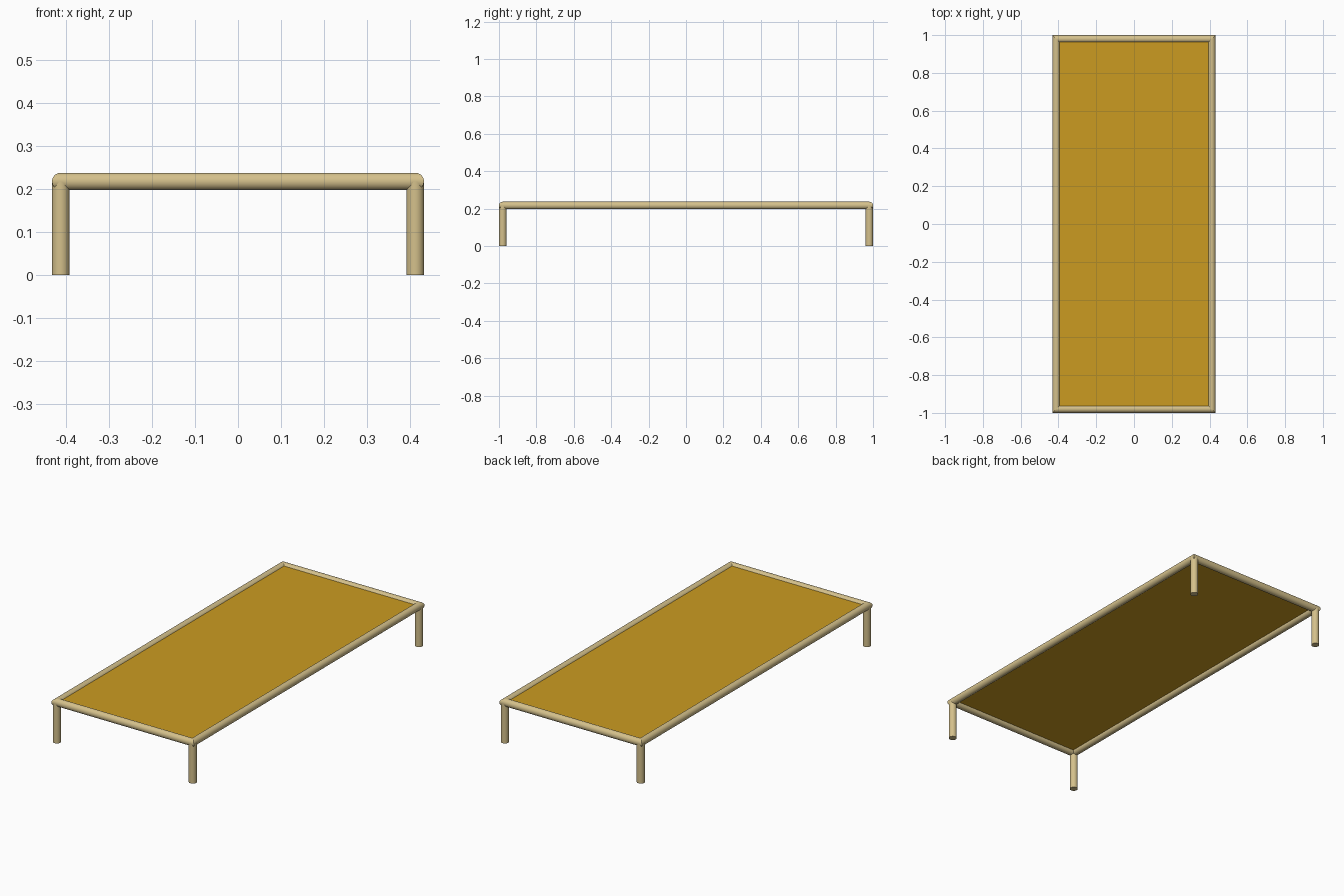
import bpy, bmesh, math
from mathutils import Matrix

if "Cube" in bpy.data.objects:
    bpy.data.objects.remove(bpy.data.objects["Cube"])

X, Y, Z, R = 0.412, 0.98, 0.217, 0.02   # tube centre lines, rail height, tube radius
SEG = 32


def material(name, rgb):
    m = bpy.data.materials.new(name)
    m.diffuse_color = (*rgb, 1)
    m.use_nodes = True
    m.node_tree.nodes["Principled BSDF"].inputs["Base Color"].default_value = m.diffuse_color
    return m


wood = material("pale wood", (0.66, 0.53, 0.26))
cloth = material("mustard cloth", (0.60, 0.33, 0.015))


def make(name, bm, mat):
    bmesh.ops.recalc_face_normals(bm, faces=bm.faces)
    me = bpy.data.meshes.new(name)
    bm.to_mesh(me)
    bm.free()
    me.materials.append(mat)
    ob = bpy.data.objects.new(name, me)
    bpy.context.collection.objects.link(ob)
    return ob


# Mitred frame: a round section swept around the rectangle
bm = bmesh.new()
rings = []
for sx, sy in ((-1, -1), (1, -1), (1, 1), (-1, 1)):
    ring = []
    for i in range(SEG):
        a = 2 * math.pi * i / SEG
        out = R * math.cos(a)
        ring.append(bm.verts.new((sx * (X + out), sy * (Y + out), Z + R * math.sin(a))))
    rings.append(ring)
for k in range(4):
    a, b = rings[k], rings[(k + 1) % 4]
    for i in range(SEG):
        j = (i + 1) % SEG
        bm.faces.new((a[i], b[i], b[j], a[j])).smooth = True
# keep the mitre joints sharp
for ring in rings:
    for i in range(SEG):
        bm.edges.get((ring[i], ring[(i + 1) % SEG])).smooth = False
make("bed_frame", bm, wood)

# Four round legs, their tops buried in the rails
for sy, end in ((-1, "front"), (1, "back")):
    for sx, side in ((-1, "left"), (1, "right")):
        bm = bmesh.new()
        bmesh.ops.create_cone(bm, cap_ends=True, segments=SEG, radius1=0.0205,
                              radius2=0.0205, depth=Z,
                              matrix=Matrix.Translation((sx * X, sy * Y, Z / 2)))
        for f in bm.faces:
            f.smooth = len(f.verts) == 4
        for e in bm.edges:
            e.smooth = all(f.smooth for f in e.link_faces)
        make(f"{end}_{side}_leg", bm, wood)

# Stretched sleeping surface, edges tucked into the rails
bm = bmesh.new()
bmesh.ops.create_cube(bm, size=1, matrix=Matrix.Translation((0, 0, 0.222))
                      @ Matrix.Diagonal((2 * X - 0.01, 2 * Y - 0.01, 0.008, 1)))
make("stretched_cloth", bm, cloth)
